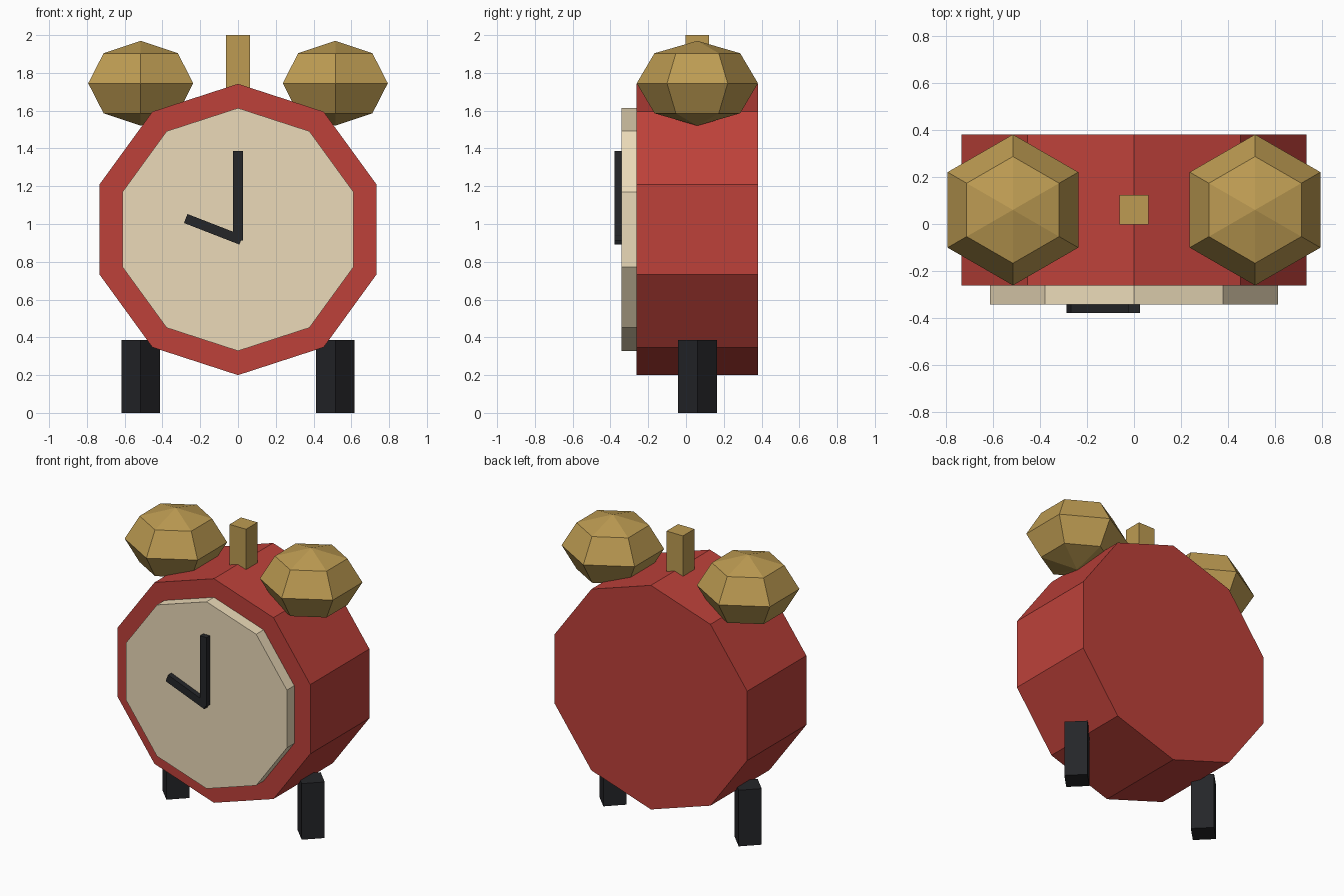
import bpy, bmesh, math
from mathutils import Matrix, Vector

if "Cube" in bpy.data.objects:
    bpy.data.objects.remove(bpy.data.objects["Cube"])


def material(name, rgb):
    m = bpy.data.materials.new(name)
    m.diffuse_color = (*rgb, 1)
    m.use_nodes = True
    m.node_tree.nodes["Principled BSDF"].inputs["Base Color"].default_value = m.diffuse_color
    return m


RED = material("red paint", (0.51, 0.053, 0.042))
CREAM = material("cream", (0.83, 0.70, 0.48))
BRASS = material("brass", (0.51, 0.33, 0.085))
BLACK = material("black", (0.018, 0.019, 0.022))


def add_object(name, bm, mat, matrix):
    bm.transform(matrix)
    bmesh.ops.recalc_face_normals(bm, faces=bm.faces)
    mesh = bpy.data.meshes.new(name)
    bm.to_mesh(mesh)
    bm.free()
    mesh.materials.append(mat)
    obj = bpy.data.objects.new(name, mesh)
    bpy.context.collection.objects.link(obj)
    return obj


def prism(name, sides, radius, depth, loc, mat, tilt=0):
    bm = bmesh.new()
    bmesh.ops.create_cone(bm, cap_ends=True, segments=sides,
                          radius1=radius, radius2=radius, depth=depth)
    return add_object(name, bm, mat, Matrix.Translation(loc) @ Matrix.Rotation(tilt, 4, 'X'))


def box(name, size, loc, mat, turn=0):
    bm = bmesh.new()
    bmesh.ops.create_cube(bm, size=1)
    return add_object(name, bm, mat, Matrix.Translation(loc)
                      @ Matrix.Rotation(turn, 4, 'Y') @ Matrix.Diagonal((*size, 1)))


def bell(name, loc):
    bm = bmesh.new()
    bmesh.ops.create_uvsphere(bm, u_segments=6, v_segments=4, radius=0.321)
    return add_object(name, bm, BRASS,
                      Matrix.Translation(loc) @ Matrix.Diagonal((1, 1, 0.7, 1)))


# Ten-sided case and dial, lying along the y axis
prism("clock_case", 10, 0.771, 0.643, (0, 0.06, 0.971), RED, math.pi / 2)
prism("clock_dial", 10, 0.643, 0.10, (0, -0.292, 0.971), CREAM, math.pi / 2)

# Hands
box("minute_hand", (0.051, 0.051, 0.475), (0, -0.353, 1.15), BLACK)
box("hour_hand", (0.051, 0.051, 0.315), (-0.13, -0.353, 0.972), BLACK, -1.2)

# Hammer between the bells
box("hammer", (0.125, 0.125, 0.32), (0, 0.06, 1.84), BRASS)

# Bells and feet on both sides
for side, x in (("left", -0.515), ("right", 0.515)):
    bell(side + "_bell", (x, 0.06, 1.745))
    prism(side + "_foot", 4, 0.103, 0.386, (x, 0.06, 0.193), BLACK)
